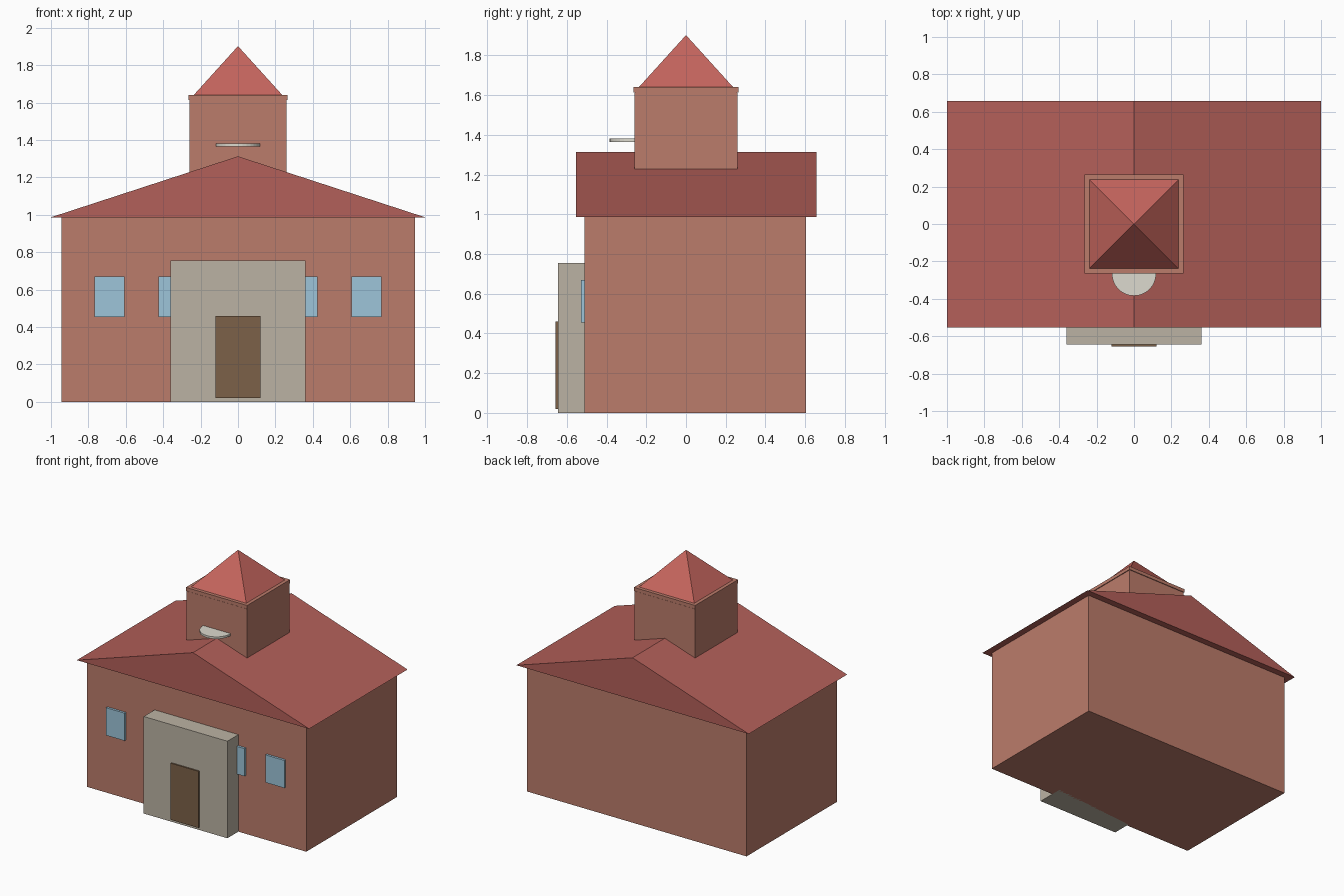
import bpy, bmesh, math

if "Cube" in bpy.data.objects:
    bpy.data.objects.remove(bpy.data.objects["Cube"])


def material(name, rgb):
    m = bpy.data.materials.new(name)
    m.diffuse_color = (*rgb, 1)
    m.use_nodes = True
    m.node_tree.nodes["Principled BSDF"].inputs["Base Color"].default_value = m.diffuse_color
    return m


brick = material("brick", (0.50, 0.20, 0.145))
roof_red = material("roof_red", (0.45, 0.115, 0.10))
spire_red = material("spire_red", (0.56, 0.13, 0.11))
stone = material("stone", (0.50, 0.45, 0.37))
wood = material("wood", (0.20, 0.12, 0.065))
glass = material("glass", (0.34, 0.56, 0.70))
pale = material("pale", (0.72, 0.70, 0.62))


def finish(name, bm, mat):
    bmesh.ops.recalc_face_normals(bm, faces=bm.faces)
    mesh = bpy.data.meshes.new(name)
    bm.to_mesh(mesh)
    bm.free()
    mesh.materials.append(mat)
    obj = bpy.data.objects.new(name, mesh)
    bpy.context.collection.objects.link(obj)
    return obj


def box(name, x, y, z, mat):
    """Box from (min, max) pairs on each axis."""
    bm = bmesh.new()
    bmesh.ops.create_cube(bm, size=1)
    for v in bm.verts:
        v.co = [lo + (c + 0.5) * (hi - lo) for c, (lo, hi) in zip(v.co, (x, y, z))]
    return finish(name, bm, mat)


# Main hall
box("hall", (-0.945, 0.945), (-0.51, 0.605), (0, 0.99), brick)

# Gable roof: triangle extruded along y
bm = bmesh.new()
tri = bm.faces.new([bm.verts.new(p) for p in
                    ((-1, -0.553, 0.987), (1, -0.553, 0.987), (0, -0.553, 1.313))])
ext = bmesh.ops.extrude_face_region(bm, geom=[tri], use_keep_orig=True)
bmesh.ops.translate(bm, vec=(0, 1.21, 0),
                    verts=[g for g in ext["geom"] if isinstance(g, bmesh.types.BMVert)])
finish("gable_roof", bm, roof_red)

# Tower with a thin cornice line
box("tower", (-0.26, 0.26), (-0.26, 0.26), (0.99, 1.61), brick)
box("tower_cornice", (-0.264, 0.264), (-0.264, 0.264), (1.613, 1.64), brick)
box("cornice_joint", (-0.258, 0.258), (-0.258, 0.258), (1.60, 1.62), brick)

# Pyramid spire
bm = bmesh.new()
bmesh.ops.create_cone(bm, cap_ends=True, segments=4, radius1=0.24 * math.sqrt(2),
                      radius2=0, depth=0.265)
spire = finish("spire", bm, spire_red)
spire.rotation_euler.z = math.pi / 4
spire.location.z = 1.64 + 0.265 / 2 - 0.003
if abs(spire.data.vertices[0].co.x) > 0.01 and abs(spire.data.vertices[0].co.y) > 0.01:
    spire.rotation_euler.z = 0

# Flat disc on the tower front
bm = bmesh.new()
bmesh.ops.create_cone(bm, cap_ends=True, segments=32, radius1=0.118, radius2=0.118, depth=0.016)
disc = finish("tower_disc", bm, pale)
disc.location = (0, -0.266, 1.373)

# Entrance block and door
box("entrance", (-0.36, 0.36), (-0.645, -0.42), (0, 0.755), stone)
box("door", (-0.12, 0.12), (-0.656, -0.63), (0.02, 0.46), wood)

# Front windows, mirrored pairs
for side, s in (("left", -1), ("right", 1)):
    for part, cx in (("inner", 0.345), ("outer", 0.687)):
        box(f"{side}_{part}_window", (s * cx - 0.081, s * cx + 0.081),
            (-0.528, -0.495), (0.455, 0.67), glass)
